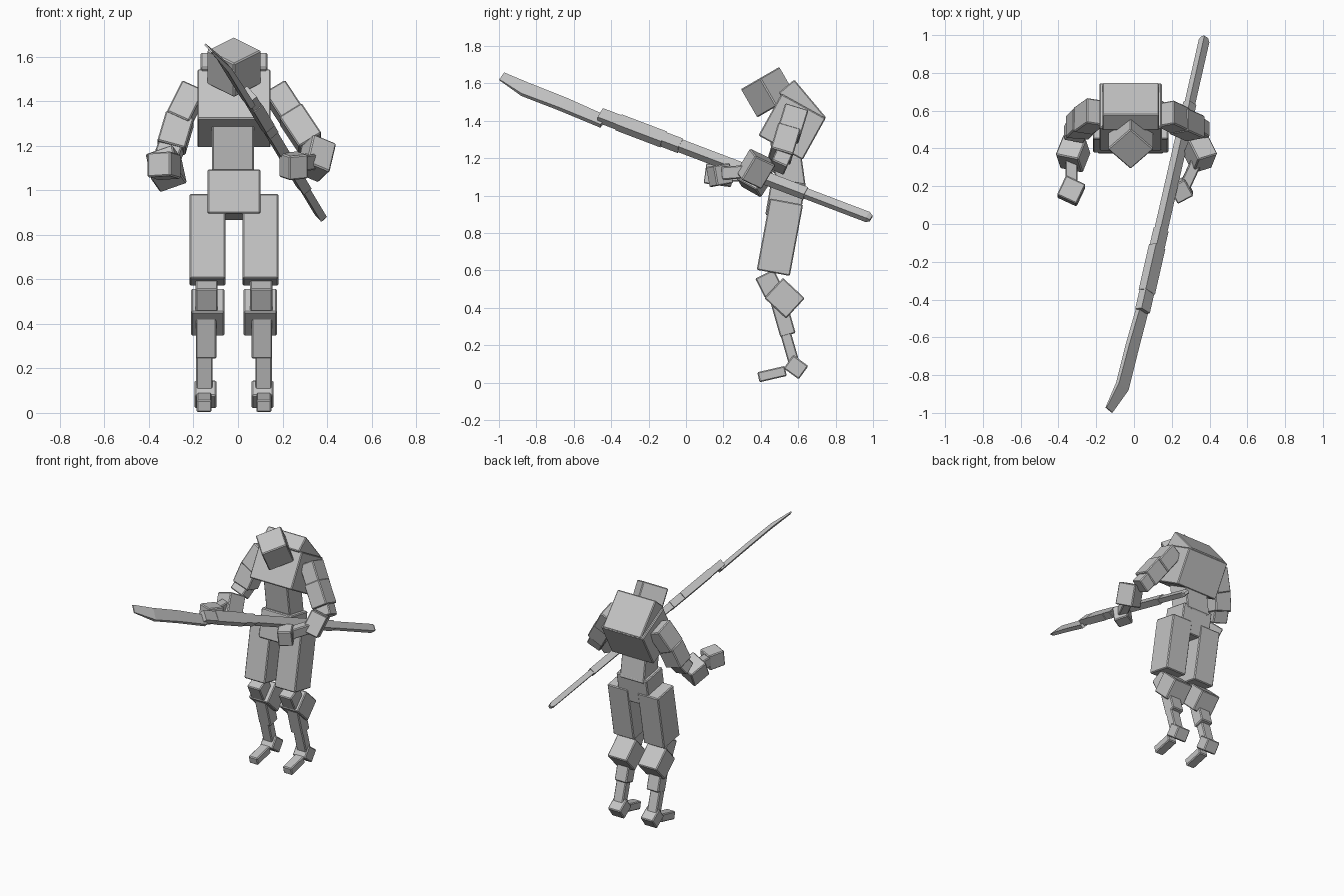
import bpy, bmesh, math
from mathutils import Vector, Matrix

if "Cube" in bpy.data.objects:
    bpy.data.objects.remove(bpy.data.objects["Cube"])

grey = bpy.data.materials.new("plain_grey")
grey.diffuse_color = (0.55, 0.55, 0.55, 1)
grey.use_nodes = True
grey.node_tree.nodes["Principled BSDF"].inputs["Base Color"].default_value = grey.diffuse_color
CX = -0.018  # body centre line


def finish(name, bm, bevel=0.0):
    bmesh.ops.recalc_face_normals(bm, faces=bm.faces)
    me = bpy.data.meshes.new(name)
    bm.to_mesh(me)
    bm.free()
    me.materials.append(grey)
    ob = bpy.data.objects.new(name, me)
    bpy.context.collection.objects.link(ob)
    if bevel:
        mod = ob.modifiers.new("bevel", 'BEVEL')
        mod.width = bevel
        mod.segments = 1
    return ob


def box(name, centre, size, pitch=0, yaw=0):
    """Box spun about its own up axis, then pitched about x."""
    bm = bmesh.new()
    m = (Matrix.Translation(centre) @ Matrix.Rotation(math.radians(pitch), 4, 'X')
         @ Matrix.Rotation(math.radians(yaw), 4, 'Z') @ Matrix.Diagonal((*size, 1)))
    bmesh.ops.create_cube(bm, size=1, matrix=m)
    return finish(name, bm, 0.006)


def ring(bm, p, wide, thin, w, t):
    return [bm.verts.new(p + wide * w * i / 2 + thin * t * j / 2)
            for i, j in ((-1, -1), (1, -1), (1, 1), (-1, 1))]


def loft(name, points, ref, bevel=0.0):
    """Four-sided bar through points (x, y, z, width, thickness)."""
    bm = bmesh.new()
    axis = (Vector(points[-1][:3]) - Vector(points[0][:3])).normalized()
    ref = Vector(ref)
    wide = (ref - axis * ref.dot(axis)).normalized()
    thin = axis.cross(wide)
    rings = [ring(bm, Vector(p[:3]), wide, thin, p[3], p[4]) for p in points]
    for a, b in zip(rings, rings[1:]):
        for k in range(4):
            bm.faces.new((a[k], a[(k + 1) % 4], b[(k + 1) % 4], b[k]))
    bm.faces.new(rings[0])
    bm.faces.new(rings[-1])
    return finish(name, bm, bevel)


def limb(name, a, b, w, d, ref=(1, 0, 0)):
    return loft(name, [(*a, w, d), (*b, w, d)], ref, 0.006)


# head and torso
box("head", (CX, 0.44, 1.553), (0.173, 0.173, 0.175), 30, 45)
box("upper_back", (CX, 0.622, 1.484), (0.30, 0.11, 0.265), 40)
box("chest", (CX, 0.567, 1.368), (0.33, 0.27, 0.255), -29)
box("belly", (CX - 0.004, 0.545, 1.17), (0.188, 0.155, 0.29), 8)
box("pelvis", (CX, 0.532, 0.98), (0.238, 0.185, 0.20), -10)

# legs: name, sideways offset, y, z, size, pitch
leg_parts = [
    ("thigh", 0.119, 0.502, 0.778, (0.162, 0.18, 0.388), -10.5),
    ("knee", 0.123, 0.445, 0.53, (0.10, 0.11, 0.115), 27),
    ("calf_guard", 0.118, 0.527, 0.452, (0.15, 0.16, 0.147), -43),
    ("calf", 0.125, 0.518, 0.35, (0.093, 0.085, 0.20), 16),
    ("shin", 0.133, 0.555, 0.185, (0.075, 0.058, 0.16), 16),
    ("heel", 0.128, 0.588, 0.083, (0.098, 0.10, 0.088), -36),
    ("toe", 0.134, 0.46, 0.046, (0.068, 0.15, 0.055), 13),
]
for side, s in (("left", 1), ("right", -1)):
    for part, off, y, z, size, pitch in leg_parts:
        box(f"{side}_{part}", (CX + s * off, y, z), size, pitch)

# left arm, holding the polearm
limb("left_upper_arm", (0.165, 0.585, 1.45), (0.25, 0.545, 1.32), 0.11, 0.13)
limb("left_lower_arm", (0.235, 0.545, 1.345), (0.325, 0.505, 1.21), 0.12, 0.125)
limb("left_elbow", (0.30, 0.53, 1.24), (0.36, 0.49, 1.15), 0.10, 0.09)
limb("left_forearm", (0.365, 0.41, 1.207), (0.335, 0.335, 1.08), 0.115, 0.13, (1, 0.5, 0))
limb("left_wrist", (0.335, 0.34, 1.13), (0.27, 0.20, 1.12), 0.06, 0.07)
box("left_hand", (0.25, 0.18, 1.11), (0.095, 0.10, 0.11), 10, 28)

# right arm, free
limb("right_upper_arm", (-0.20, 0.595, 1.45), (-0.27, 0.545, 1.31), 0.11, 0.14)
limb("right_lower_arm", (-0.26, 0.55, 1.325), (-0.30, 0.51, 1.19), 0.13, 0.125)
limb("right_elbow", (-0.29, 0.53, 1.22), (-0.32, 0.47, 1.14), 0.11, 0.09)
limb("right_forearm", (-0.335, 0.41, 1.155), (-0.31, 0.335, 1.04), 0.13, 0.13, (1, -0.4, 0))
limb("right_wrist", (-0.33, 0.34, 1.11), (-0.332, 0.20, 1.11), 0.065, 0.07)
box("right_hand", (-0.332, 0.175, 1.11), (0.115, 0.115, 0.11), -8, -25)

# polearm: curved blade, collar and stepped shaft
FLAT = (0.65, 0, -0.76)
loft("blade", [(-0.132, -0.985, 1.638, 0.055, 0.008), (-0.062, -0.86, 1.568, 0.085, 0.022),
               (-0.012, -0.66, 1.49, 0.08, 0.026), (0.048, -0.44, 1.395, 0.07, 0.028)], FLAT)


def on_shaft(y, w, t):
    return (0.15 + 0.228 * y, y, 1.255 - 0.38 * y, w, t)


for name, y0, y1, w, t in (("collar", -0.46, -0.35, 0.07, 0.045),
                           ("front_shaft", -0.36, -0.12, 0.078, 0.05),
                           ("shaft_ring", -0.13, -0.03, 0.066, 0.05),
                           ("grip", -0.04, 0.64, 0.056, 0.045),
                           ("shaft_end", 0.63, 0.99, 0.048, 0.034)):
    if name == "shaft_end":
        pts = [on_shaft(y0, w, t), on_shaft(0.97, w, t), on_shaft(y1, w * 0.7, t * 0.5)]
    else:
        pts = [on_shaft(y0, w, t), on_shaft(y1, w, t)]
    loft(name, pts, FLAT)
